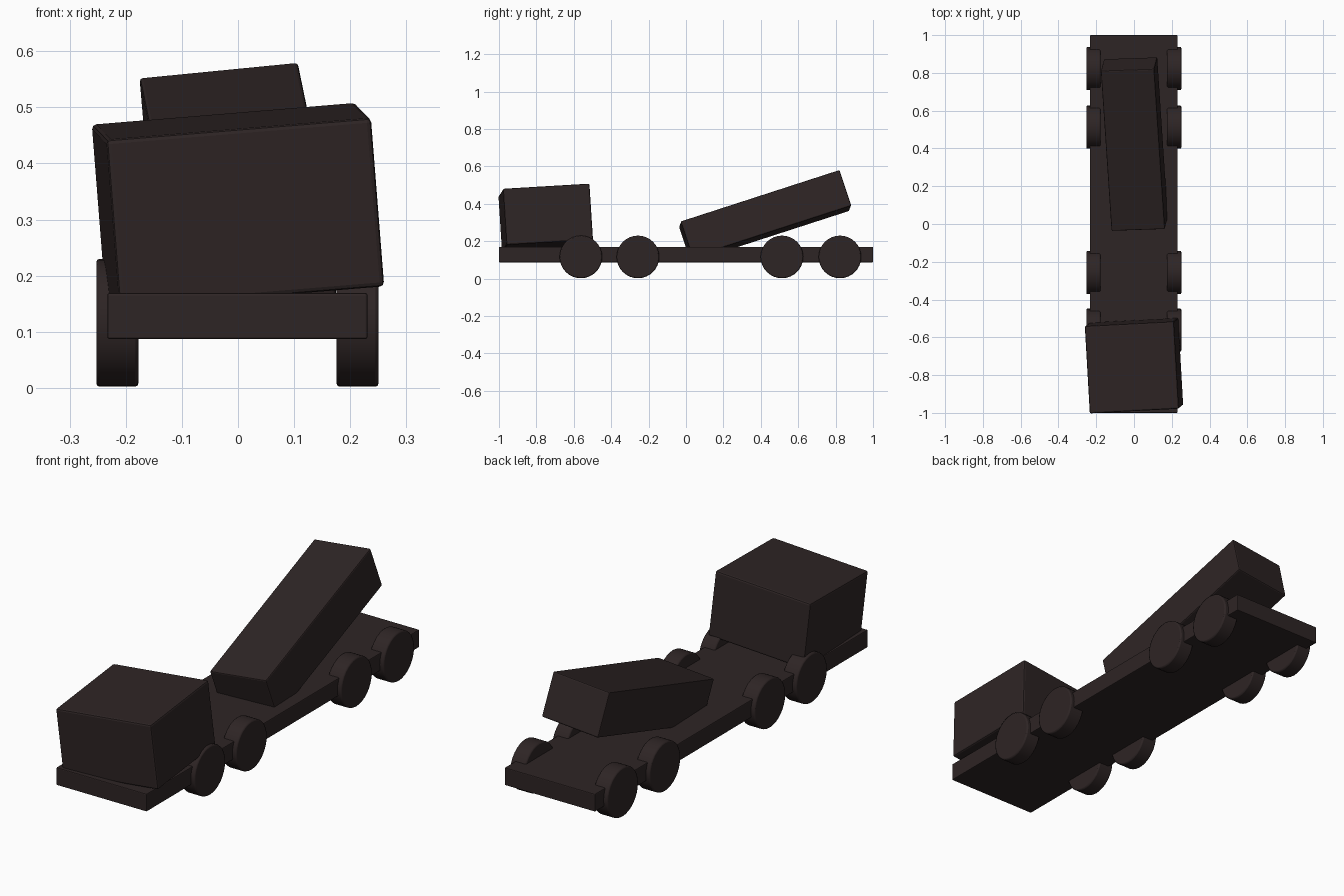
import bpy
from math import radians

old = bpy.data.objects.get("Cube")
if old:
    bpy.data.objects.remove(old, do_unlink=True)

# One dark brown paint for the whole vehicle
COLOUR = (0.027, 0.018, 0.018, 1.0)
paint = bpy.data.materials.new("dark_brown")
paint.diffuse_color = COLOUR
paint.use_nodes = True
shader = next(n for n in paint.node_tree.nodes if n.type == "BSDF_PRINCIPLED")
shader.inputs["Base Color"].default_value = COLOUR
shader.inputs["Roughness"].default_value = 0.8


def finish(obj, name, bevel):
    """Name, paint and soften the edges of a part."""
    obj.name = name
    obj.data.materials.append(paint)
    mod = obj.modifiers.new("edge_bevel", "BEVEL")
    mod.width = bevel
    mod.segments = 2
    mod.limit_method = "ANGLE"
    mod.angle_limit = radians(40)
    return obj


def box(name, centre, size, tilt=(0, 0, 0), bevel=0.008):
    bpy.ops.mesh.primitive_cube_add(size=1, location=centre)
    obj = bpy.context.object
    obj.scale = size
    bpy.ops.object.transform_apply(location=False, rotation=False, scale=True)
    obj.rotation_euler = [radians(a) for a in tilt]
    return finish(obj, name, bevel)


def wheel(name, x, y):
    bpy.ops.mesh.primitive_cylinder_add(
        vertices=32, radius=0.114, depth=0.075,
        location=(x, y, 0.116), rotation=(0, radians(90), 0))
    obj = finish(bpy.context.object, name, 0.006)
    bpy.ops.object.shade_smooth_by_angle(angle=radians(30))
    return obj


# Flat bed, with a tilted cab and a raised, skewed launcher box on top
box("chassis", (-0.001, 0, 0.128), (0.464, 2.0, 0.082), bevel=0.004)
box("cab", (0, -0.75, 0.325), (0.474, 0.464, 0.302), (3.4, -4.7, 3))
box("launcher_box", (0.002, 0.423, 0.334), (0.284, 0.894, 0.202), (18, -5.6, 2),
    bevel=0.006)

# Four axles, one wheel on each side
AXLES = {"front": -0.562, "second": -0.257, "third": 0.513, "rear": 0.823}
for axle, y in AXLES.items():
    for side, x in (("left", 0.213), ("right", -0.215)):
        wheel(f"{axle}_{side}_wheel", x, y)
